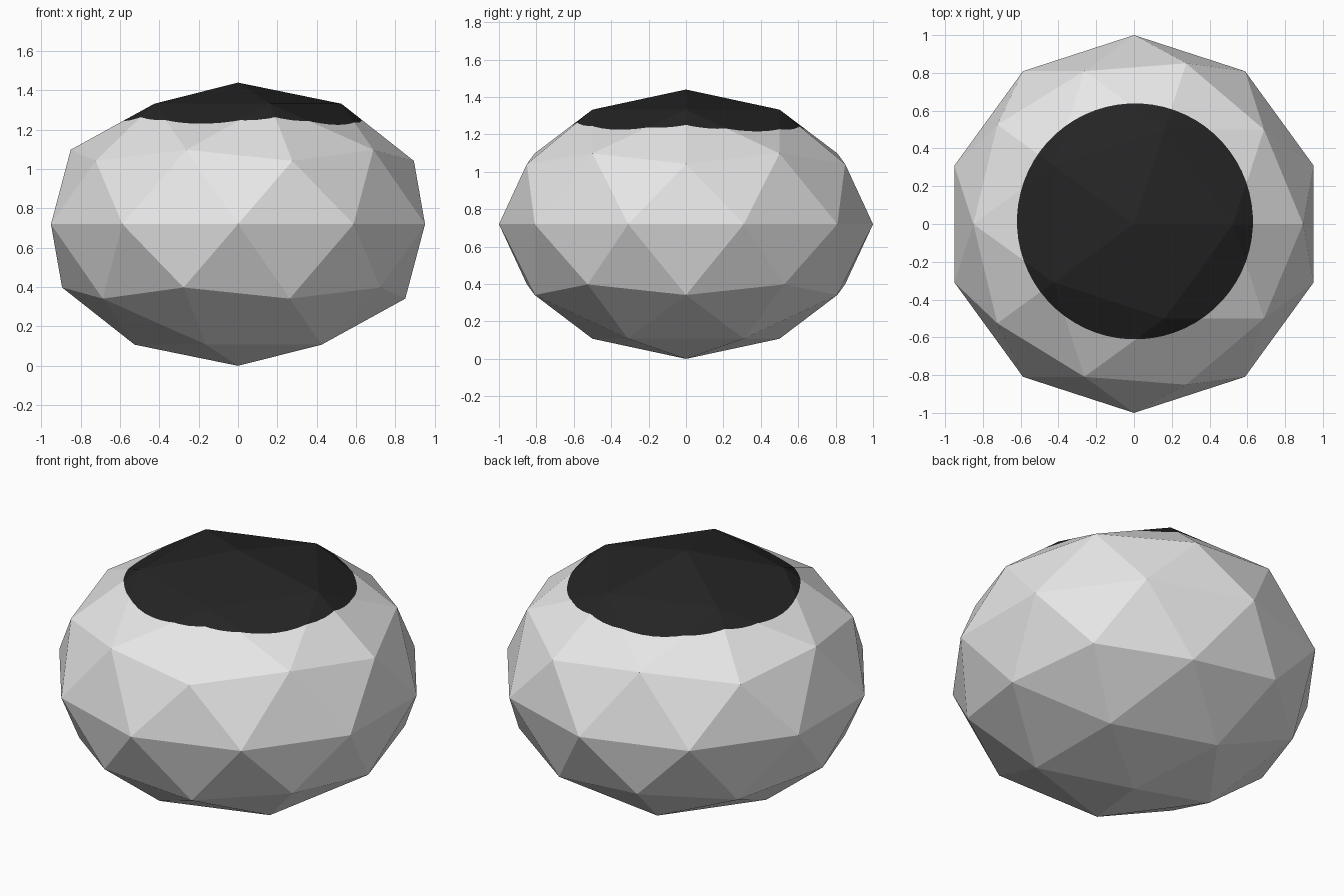
import bpy, bmesh, math
from mathutils import Vector

if "Cube" in bpy.data.objects:
    bpy.data.objects.remove(bpy.data.objects["Cube"])

HALF_HEIGHT = 0.72
CAP_CENTRE = Vector((0.005, 0.014, 0))
CAP_RADIUS = 0.624
CAP_SIDES = 64


def material(name, value):
    mat = bpy.data.materials.new(name)
    mat.diffuse_color = (value, value, value, 1)
    mat.use_nodes = True
    mat.node_tree.nodes["Principled BSDF"].inputs["Base Color"].default_value = mat.diffuse_color
    return mat


# Squashed low-poly ball standing on the ground
bpy.ops.mesh.primitive_ico_sphere_add(subdivisions=2, radius=1)
body = bpy.context.object
body.name = "faceted_body"
body.data.materials.append(material("light grey", 0.8))
body.data.materials.append(material("black", 0.018))

bm = bmesh.new()
bm.from_mesh(body.data)
for v in bm.verts:
    v.co.z = (v.co.z + 1) * HALF_HEIGHT

# Cut a circle, seen from above, into the upper faces
inside = [f for f in bm.faces if f.calc_center_median().z > HALF_HEIGHT]
for i in range(CAP_SIDES):
    a = 2 * math.pi * i / CAP_SIDES
    out = Vector((math.cos(a), math.sin(a), 0))
    point = CAP_CENTRE + out * CAP_RADIUS
    edges = {e for f in inside for e in f.edges}
    verts = {v for f in inside for v in f.verts}
    cut = bmesh.ops.bisect_plane(bm, geom=list(verts) + list(edges) + inside,
                                 dist=1e-6, plane_co=point, plane_no=out)
    faces = {g for g in cut["geom"] if isinstance(g, bmesh.types.BMFace)}
    inside = [f for f in faces if (f.calc_center_median() - point).dot(out) < 0]

# Paint the black cap
for f in bm.faces:
    f.smooth = False
    f.material_index = 0
for f in inside:
    f.material_index = 1

bm.to_mesh(body.data)
bm.free()
